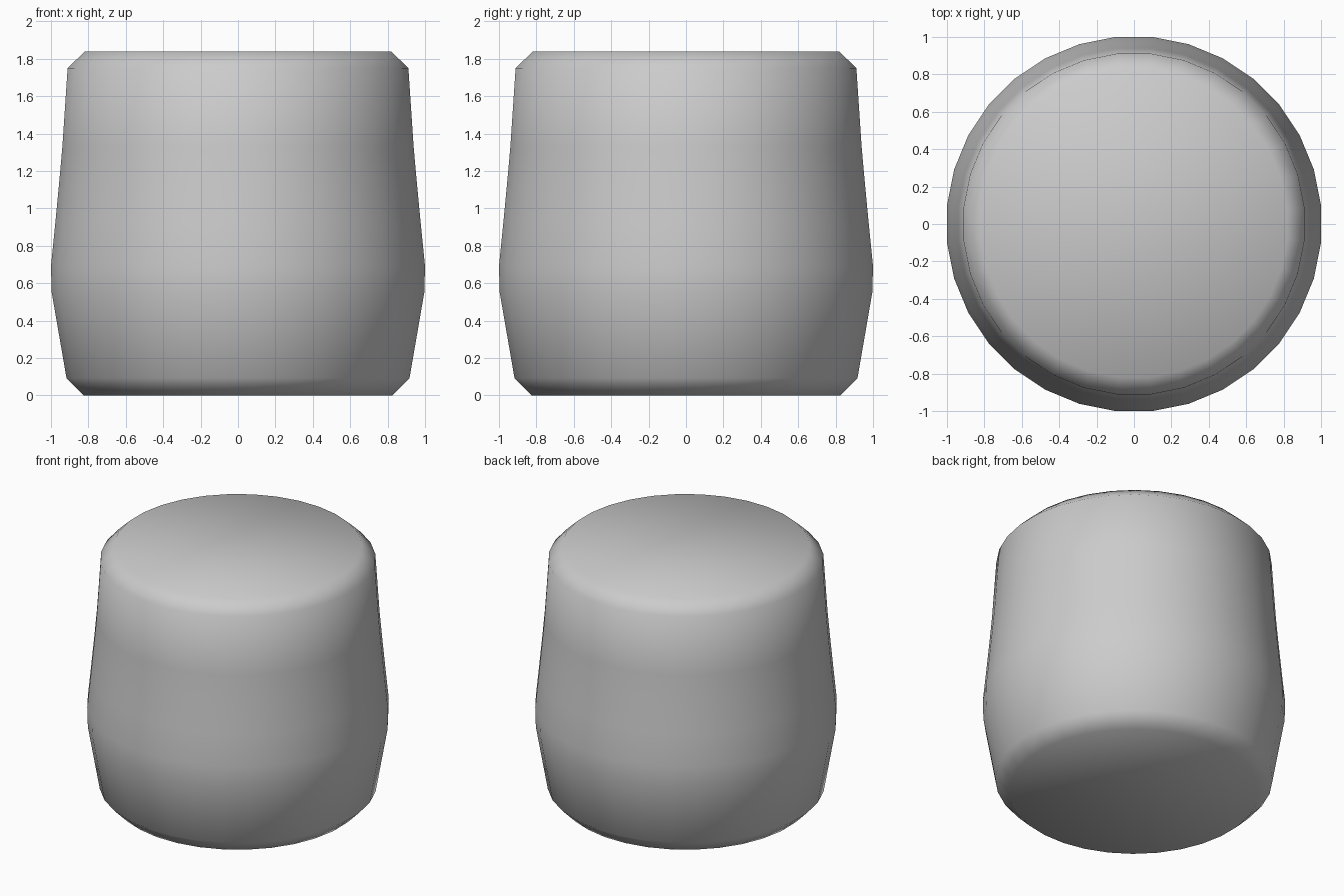
import bpy, bmesh, math

if "Cube" in bpy.data.objects:
    bpy.data.objects.remove(bpy.data.objects["Cube"])

SIDES = 32
# Side profile as (radius at flat, height)
PROFILE = [(0.826, 0.0), (0.917, 0.093), (0.996, 0.55), (1.0, 0.69),
           (0.977, 0.92), (0.955, 1.15), (0.939, 1.33), (0.911, 1.75), (0.82, 1.838)]

bm = bmesh.new()
half = math.pi / SIDES

# Rings, turned half a step so a flat side faces each axis
rings = []
for r, z in PROFILE:
    rr = r / math.cos(half)
    rings.append([bm.verts.new((rr * math.cos(half * (2 * i + 1)),
                                rr * math.sin(half * (2 * i + 1)), z))
                  for i in range(SIDES)])

# Side walls
for a, b in zip(rings, rings[1:]):
    for i in range(SIDES):
        j = (i + 1) % SIDES
        bm.faces.new((a[i], a[j], b[j], b[i]))

# Flat caps
bm.faces.new(rings[0][::-1])
bm.faces.new(rings[-1])

# Smooth all over
for f in bm.faces:
    f.smooth = True

mesh = bpy.data.meshes.new("rounded_drum")
bm.to_mesh(mesh)
bm.free()
bpy.context.collection.objects.link(bpy.data.objects.new("rounded_drum", mesh))
